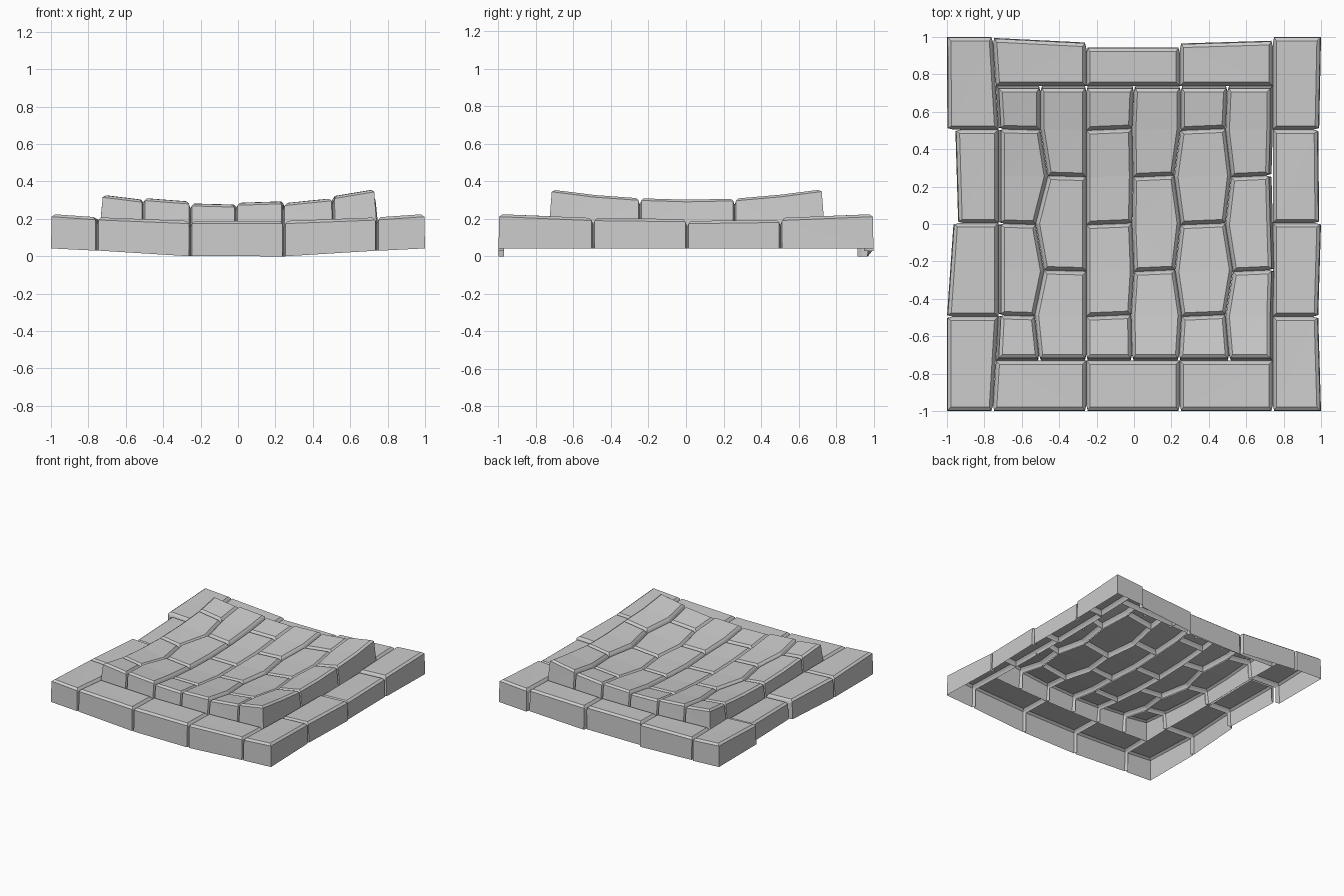
import bpy, bmesh
from mathutils import Vector

if "Cube" in bpy.data.objects:
    bpy.data.objects.remove(bpy.data.objects["Cube"])

GROOVE = 0.034


def inset(pts, ds):
    """Offset each edge i (from point i to i+1) of a CCW outline inwards by ds[i]."""
    out = []
    n = len(pts)
    for i in range(n):
        p = Vector(pts[i])
        a = (p - Vector(pts[i - 1])).normalized()
        b = (Vector(pts[(i + 1) % n]) - p).normalized()
        na, nb = Vector((-a.y, a.x)), Vector((-b.y, b.x))
        det = na.x * nb.y - na.y * nb.x
        da, db = ds[i - 1], ds[i]
        if abs(det) < 0.3:
            out.append(p + (na + nb) * (da + db) / 2 / (1 + na.dot(nb)))
        else:
            out.append(p + Vector((da * nb.y - db * na.y, na.x * db - nb.x * da)) / det)
    return out


def stone(name, pts, top, foot, limit, lean):
    """Bottomless block: grooves to its neighbours, full walls on outward edges."""
    n = len(pts)
    outer = [any(abs(pts[i][k]) > limit and abs(pts[(i + 1) % n][k]) > limit
                 for k in (0, 1)) for i in range(n)]

    def outline(out_d, in_d):
        return inset(pts, [out_d if o else in_d for o in outer])
    bm = bmesh.new()

    def vert(q, z):
        return bm.verts.new((q[0], q[1], z))
    rim = [vert(q, top(*q) - 0.015) for q in outline(lean, 0.008)]
    cap = [vert(q, top(*q)) for q in outline(lean + 0.018, 0.02)]
    feet = [vert(q, foot(*p)) for q, p in zip(outline(0, 0.008), pts)]
    low, ret = [], []
    for i in range(n):
        p = Vector(pts[i])
        q = None
        if outer[i] and not outer[i - 1]:
            q = p + (Vector(pts[i - 1]) - p).normalized() * 0.03
        elif outer[i - 1] and not outer[i]:
            q = p + (Vector(pts[(i + 1) % n]) - p).normalized() * 0.03
        low.append(vert(q or p, top(*(q or p)) - GROOVE))
        ret.append(vert(q, foot(*p)) if q else None)
    for i in range(n):
        j = (i + 1) % n
        bm.faces.new((rim[i], rim[j], cap[j], cap[i]))
        if outer[i]:
            bm.faces.new((feet[i], feet[j], rim[j], rim[i]))
            if ret[i] and not outer[i - 1]:
                bm.faces.new((ret[i], feet[i], rim[i], low[i]))
            if ret[j] and not outer[j]:
                bm.faces.new((feet[j], ret[j], low[j], rim[j]))
        else:
            bm.faces.new((low[i], low[j], rim[j], rim[i]))
    bm.faces.new(cap)
    bmesh.ops.triangulate(bm, faces=[f for f in bm.faces if len(f.verts) > 3])
    bmesh.ops.delete(bm, geom=[v for v in bm.verts if not v.link_faces], context='VERTS')
    me = bpy.data.meshes.new(name)
    bm.to_mesh(me)
    bm.free()
    bpy.context.collection.objects.link(bpy.data.objects.new(name, me))


# Bowl-shaped height fields for the border and the raised field
def border_z(x, y):
    return 0.175 + 0.025 * x * x + 0.012 * y * y + 0.015 * x * x * y * y


def field_z(x, y):
    return 0.228 + (0.135 if x > 0 else 0.1) * x * x + 0.105 * y * y


def border_stone(name, pts, dz=0.0):
    stone(name, pts, lambda x, y: border_z(x, y) + dz,
          lambda x, y: max(0.0, min(abs(x) - 0.25, 0.7)) * 0.06, 0.9, 0.004)


# Border: side columns, listed as (y0, y1, outer x at y0, outer x at y1, dz)
IN = 0.738
left = [(-1, -.495, -1, -1, 0), (-.495, .005, -1, -.965, 0),
        (.005, .505, -.94, -.955, -.015), (.505, 1, -.998, -1, 0)]
right = [(-1, -.495, 1, .985, 0), (-.495, .005, .985, 1, 0),
         (.005, .505, .99, .985, -.01), (.505, 1, .99, 1, 0)]
for y0, y1, a, b, dz in left:
    ia = -.755 if y0 < -.9 else -.725
    ib = -.755 if y1 > .9 else -.725
    border_stone("left_border_stone", [(a, y0), (ia, y0), (ib, y1), (b, y1)], dz)
for y0, y1, a, b, dz in right:
    border_stone("right_border_stone", [(.742, y0), (a, y0), (b, y1), (.742, y1)], dz)

# Border: front and back rows, listed as (x0, inner x0, x1, back y at x0, at x1)
for x0, xi, x1, a, b in [(-.755, -.738, -.255, .995, .97),
                         (-.255, -.255, .245, .945, .945),
                         (.245, .245, .742, .965, .98)]:
    border_stone("back_border_stone", [(xi, IN), (x1, IN), (x1, b), (x0, a)])
    border_stone("front_border_stone", [(x0, -1), (x1, -1), (x1, -.73), (xi, -.73)])

# Raised field: seven wavy column edges sampled at these y stations
YS = [-.73, -.49, -.25, 0, .255, .505, .738]
EDGES = [[-.738, -.725, -.725, -.725, -.725, -.725, -.738],
         [-.505, -.53, -.48, -.525, -.46, -.50, -.50],
         [-.255] * 7,
         [-.01, -.015, 0, -.01, -.005, -.01, 0],
         [.24, .255, .22, .25, .215, .25, .25],
         [.51, .49, .53, .49, .52, .49, .50],
         [.742, .742, .75, .742, .735, .742, .742]]
ROWS = ([(0, 1), (1, 3), (3, 5), (5, 6)], [(0, 2), (2, 4), (4, 6)])
for c in range(6):
    tilt = 0.005 if c > 1 else -0.003
    for s, e in ROWS[c % 2]:
        ks = range(s, e + 1)
        skew = 0.006 if c % 2 else -0.004
        pts = [(EDGES[c + 1][k], YS[k] + (tilt if 0 < k < 6 else 0)) for k in ks]
        pts += [(EDGES[c][k], YS[k] - (tilt if 0 < k < 6 else 0)) for k in reversed(ks)]
        stone("field_stone", pts, lambda x, y: field_z(x, y) + skew,
              lambda x, y: border_z(x, y) - GROOVE, 0.71, 0.014)
